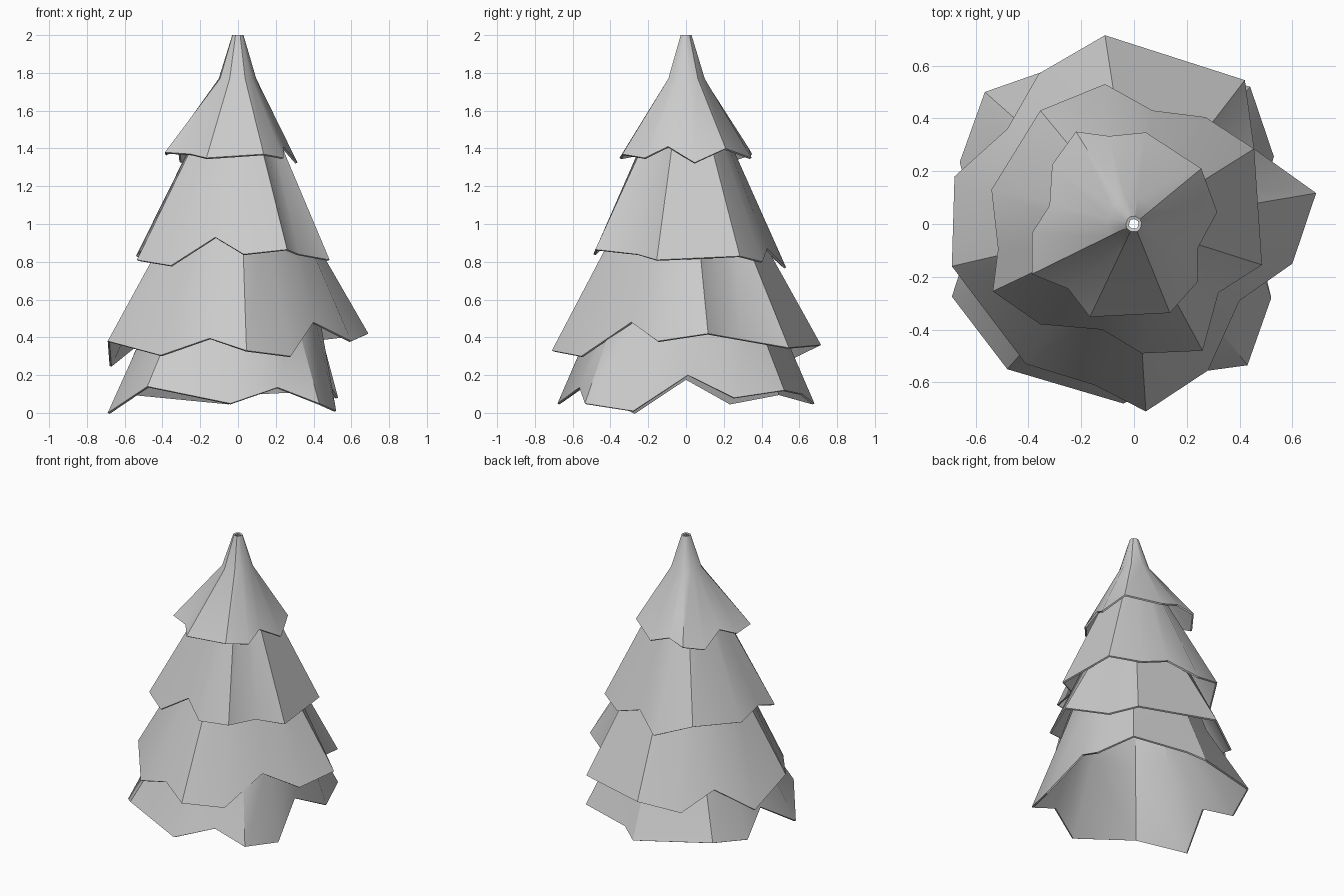
import bpy, bmesh, math


def tier(name, rim, rings):
    """Open jagged skirt: rim points (x, y, z), then (radius, z) rings going up."""
    bm = bmesh.new()
    mean = sum(math.hypot(x, y) for x, y, z in rim) / len(rim)
    loops = [[bm.verts.new(p) for p in rim]]
    for radius, z in rings:
        loop = []
        for x, y, _ in rim:
            d = math.hypot(x, y)
            r = radius * (0.75 + 0.25 * d / mean)
            loop.append(bm.verts.new((x / d * r, y / d * r, z)))
        loops.append(loop)
    n = len(rim)
    for low, high in zip(loops, loops[1:]):
        for i in range(n):
            j = (i + 1) % n
            bm.faces.new((low[i], low[j], high[j], high[i]))
    bm.normal_update()
    mesh = bpy.data.meshes.new(name)
    bm.to_mesh(mesh)
    bm.free()
    obj = bpy.data.objects.new(name, mesh)
    bpy.context.collection.objects.link(obj)
    # thin wall, grown inward
    shell = obj.modifiers.new("wall", 'SOLIDIFY')
    shell.thickness = 0.012
    shell.offset = -1
    bpy.ops.object.select_all(action='DESELECT')
    obj.select_set(True)
    bpy.context.view_layer.objects.active = obj
    bpy.ops.object.modifier_apply(modifier="wall")
    bpy.ops.object.shade_smooth_by_angle(angle=math.radians(30))
    return obj


# pointed top of the tree, with a small open tip
tier("top_branches", [
    (.315, .045, 1.325), (.255, .21, 1.40), (.045, .347, 1.35), (-.095, .333, 1.40),
    (-.22, .35, 1.37), (-.31, .225, 1.33), (-.32, .07, 1.42), (-.387, -.035, 1.37),
    (-.387, -.19, 1.38), (-.25, -.245, 1.37), (-.167, -.352, 1.35), (.136, -.337, 1.37),
    (.24, -.22, 1.35), (.24, -.095, 1.41)],
    [(.1, 1.77), (.03, 2.0)])

# second tier
tier("upper_branches", [
    (.485, -.155, .81), (.455, .285, .83), (.27, .405, .80), (.07, .43, .87),
    (-.11, .53, .77), (-.355, .43, .86), (-.54, .13, .83), (-.515, -.095, .86),
    (-.535, -.255, .81), (-.355, -.38, .78), (-.12, -.40, .93), (.03, -.49, .84),
    (.26, -.48, .865), (.32, -.26, .84)],
    [(.16, 1.6)])

# third tier
tier("middle_branches", [
    (.69, .117, .42), (.455, .285, .39), (.42, .545, .345), (-.11, .715, .36),
    (-.36, .57, .29), (-.48, .36, .41), (-.68, .18, .25), (-.69, -.16, .38),
    (-.41, -.53, .305), (-.15, -.61, .395), (.045, -.71, .33), (.28, -.555, .30),
    (.40, -.29, .48), (.60, -.15, .38)],
    [(.325, 1.05)])

# bottom tier
tier("lower_branches", [
    (.45, .01, .20), (.53, .255, .08), (.44, .52, .12), (.06, .615, .10),
    (-.05, .68, .05), (-.565, .50, .10), (-.66, .235, .05), (-.60, 0, .18),
    (-.69, -.275, 0), (-.48, -.55, .14), (-.04, -.68, .05), (.21, -.565, .135),
    (.43, -.535, .05), (.52, -.28, .01)],
    [(.46, .55), (.34, .9)])
